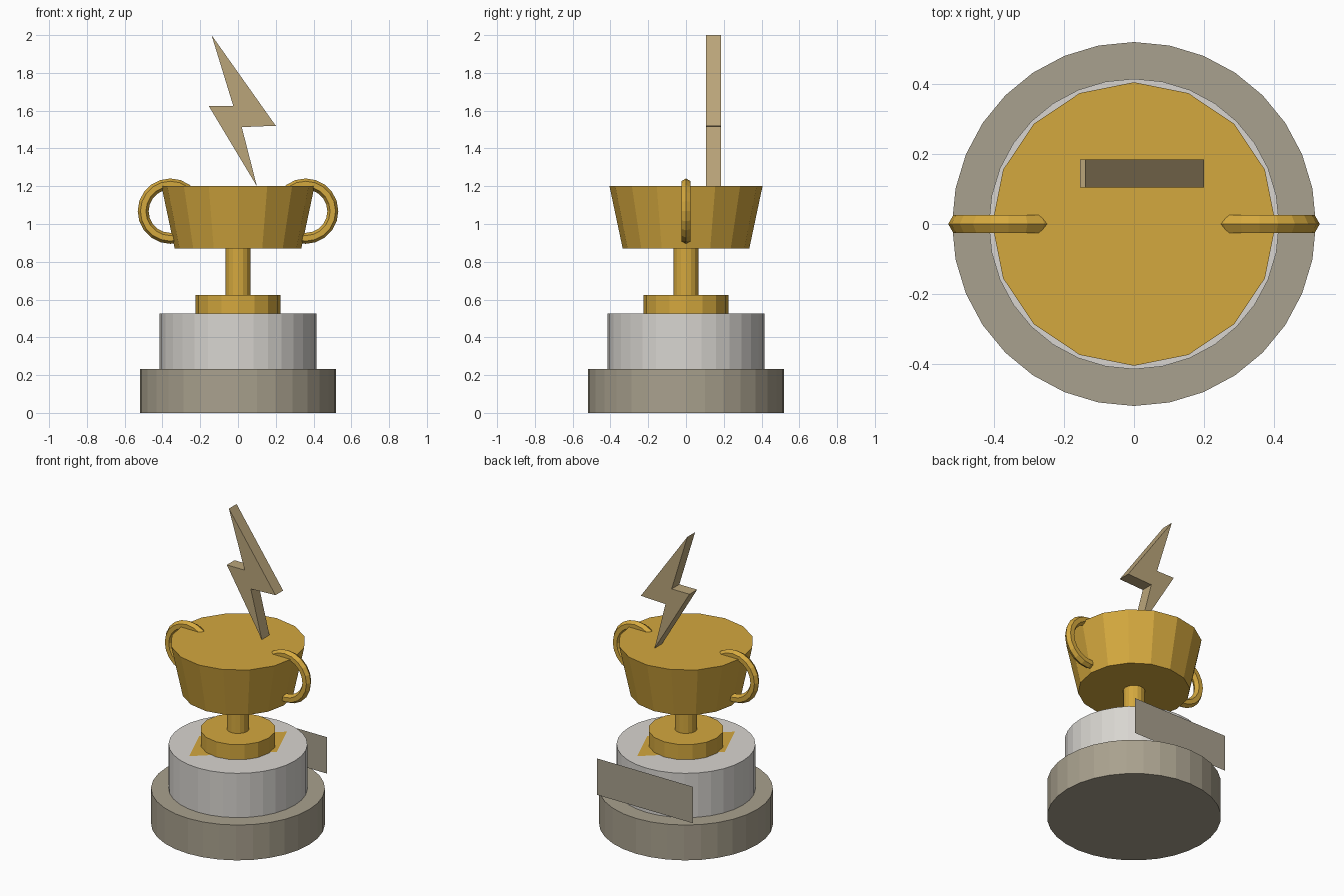
import bpy, bmesh, math
from mathutils import Vector

if "Cube" in bpy.data.objects:
    bpy.data.objects.remove(bpy.data.objects["Cube"])


def material(name, rgb):
    m = bpy.data.materials.new(name)
    lin = [((c / 255 + 0.055) / 1.055) ** 2.4 for c in rgb]
    m.diffuse_color = (*lin, 1)
    m.use_nodes = True
    m.node_tree.nodes["Principled BSDF"].inputs["Base Color"].default_value = m.diffuse_color
    return m


GOLD = material("gold", (212, 168, 62))
SILVER = material("silver", (216, 213, 208))
TAUPE = material("taupe", (169, 161, 142))
TAN = material("tan", (186, 165, 122))


def tier(name, r1, r2, z1, z2, sides, mat):
    bpy.ops.mesh.primitive_cone_add(vertices=sides, radius1=r1, radius2=r2,
                                    depth=z2 - z1, location=(0, 0, (z1 + z2) / 2))
    ob = bpy.context.object
    ob.name = name
    ob.data.materials.append(mat)


def panel(name, points, mat, extrude=None):
    """Flat polygon, optionally thickened along a vector."""
    bm = bmesh.new()
    face = bm.faces.new([bm.verts.new(p) for p in points])
    if extrude:
        res = bmesh.ops.extrude_face_region(bm, geom=[face], use_keep_orig=True)
        moved = [g for g in res["geom"] if isinstance(g, bmesh.types.BMVert)]
        bmesh.ops.translate(bm, verts=moved, vec=Vector(extrude))
        bmesh.ops.recalc_face_normals(bm, faces=bm.faces[:])
    me = bpy.data.meshes.new(name)
    bm.to_mesh(me)
    bm.free()
    me.materials.append(mat)
    ob = bpy.data.objects.new(name, me)
    bpy.context.collection.objects.link(ob)


# Stacked round parts
tier("plinth_lower", 0.52, 0.52, 0.0, 0.233, 32, TAUPE)
tier("plinth_upper", 0.415, 0.415, 0.233, 0.525, 32, SILVER)
tier("cup_foot", 0.225, 0.225, 0.525, 0.625, 16, GOLD)
tier("cup_stem", 0.066, 0.066, 0.625, 0.87, 16, GOLD)
tier("cup_bowl", 0.335, 0.405, 0.87, 1.2, 16, GOLD)

# Ring handles, partly sunk into the bowl
for side, label in ((-1, "left"), (1, "right")):
    bpy.ops.mesh.primitive_torus_add(major_segments=20, minor_segments=6,
                                     major_radius=0.144, minor_radius=0.029,
                                     location=(side * 0.358, 0, 1.068),
                                     rotation=(math.pi / 2, 0, 0))
    handle = bpy.context.object
    handle.name = label + "_handle"
    handle.data.materials.append(GOLD)

# Lightning bolt standing on the cup
bolt = [(-0.14, 2.0), (0.2, 1.52), (0.02, 1.513), (0.10, 1.2), (-0.155, 1.625), (-0.025, 1.625)]
panel("lightning_bolt", [(x, 0.105, z) for x, z in bolt], TAN, (0, 0.08, 0))

# Flat plaque behind the upper plinth
panel("back_plaque", [(0.35, 0.428, 0.26), (-0.35, 0.428, 0.26),
                      (-0.35, 0.428, 0.5), (0.35, 0.428, 0.5)], TAUPE)

# Thin gold inlay under the foot
panel("foot_inlay", [(-0.14, -0.31, 0.526), (0.255, 0.04, 0.526),
                     (0.14, 0.31, 0.526), (-0.255, -0.04, 0.526)], GOLD)
